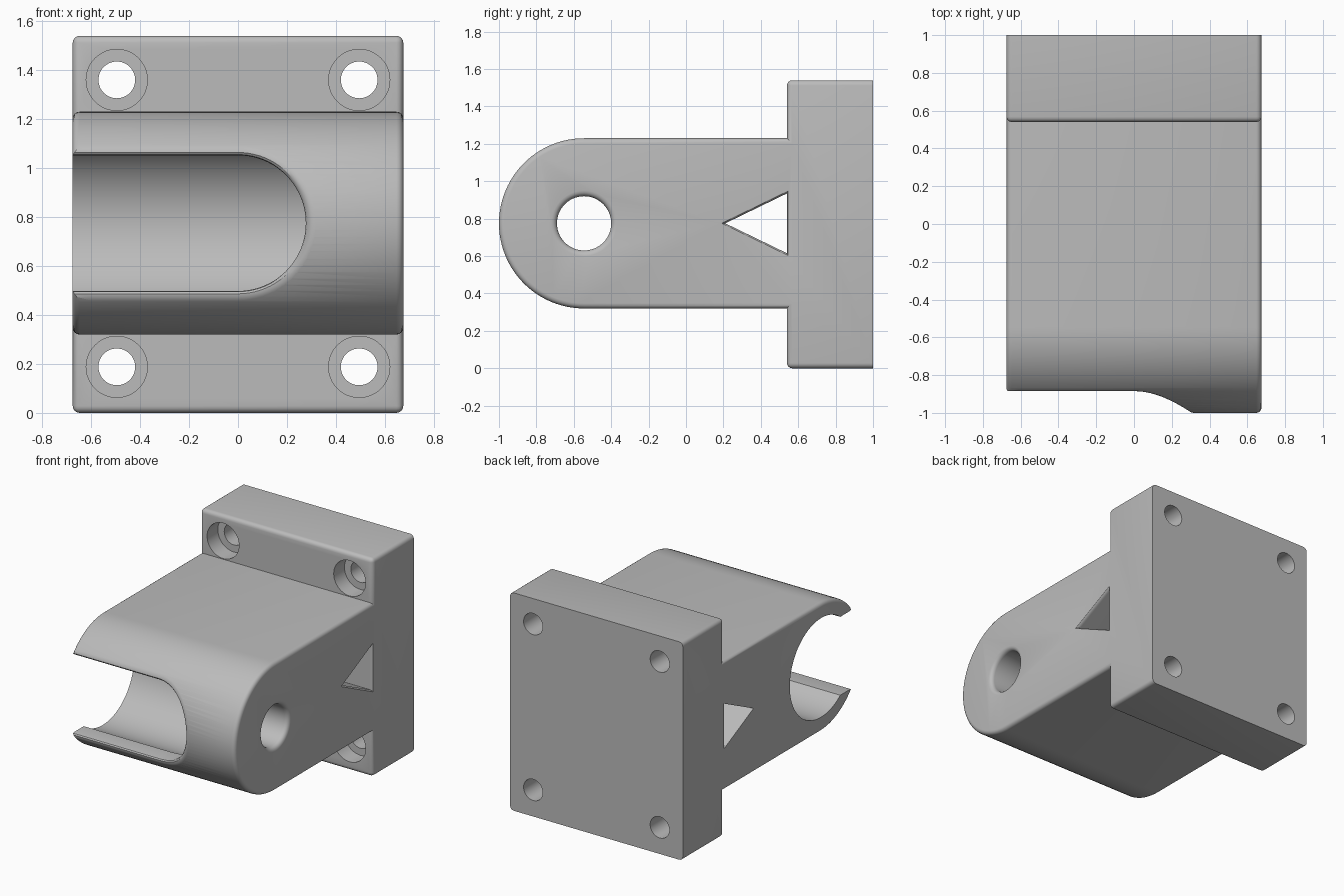
import bpy, bmesh
from math import pi, sin, cos, sqrt

if "Cube" in bpy.data.objects:
    bpy.data.objects.remove(bpy.data.objects["Cube"], do_unlink=True)

HALF_X = 0.675           # half width of the whole bracket
PIN_Y, PIN_Z = -0.545, 0.775   # axis of the round nose
NOSE_R = 0.455
PLATE_Y, TOP_Z = 0.54, 1.54
EDGE_R = 0.028

grey = bpy.data.materials.new("plain grey")
grey.use_nodes = True
grey.diffuse_color = (0.5, 0.5, 0.5, 1)
grey.node_tree.nodes["Principled BSDF"].inputs["Base Color"].default_value = (0.5, 0.5, 0.5, 1)


def loft(name, rings):
    """Closed solid through matching rings of points."""
    bm = bmesh.new()
    loops = [[bm.verts.new(p) for p in ring] for ring in rings]
    n = len(loops[0])
    for a, b in zip(loops, loops[1:]):
        for i in range(n):
            j = (i + 1) % n
            bm.faces.new((a[i], a[j], b[j], b[i]))
    bm.faces.new(loops[0][::-1])
    bm.faces.new(loops[-1])
    bmesh.ops.recalc_face_normals(bm, faces=bm.faces)
    mesh = bpy.data.meshes.new(name)
    bm.to_mesh(mesh)
    bm.free()
    mesh.materials.append(grey)
    obj = bpy.data.objects.new(name, mesh)
    bpy.context.collection.objects.link(obj)
    return obj


def circle_x(x, r, n=64):
    return [(x, PIN_Y + r * cos(2 * pi * i / n), PIN_Z + r * sin(2 * pi * i / n)) for i in range(n)]


def circle_y(y, r, cx, cz, n=48):
    return [(cx + r * cos(2 * pi * i / n), y, cz + r * sin(2 * pi * i / n)) for i in range(n)]


def cut(target, cutter):
    cutter.hide_render = True
    mod = target.modifiers.new("cut", 'BOOLEAN')
    mod.operation = 'DIFFERENCE'
    mod.solver = 'EXACT'
    mod.object = cutter
    bpy.context.view_layer.objects.active = target
    bpy.ops.object.modifier_apply(modifier=mod.name)
    bpy.data.objects.remove(cutter, do_unlink=True)


# Side profile: mounting plate with a round-nosed arm
arc = [(PIN_Y - NOSE_R * sin(pi * i / 48), PIN_Z + NOSE_R * cos(pi * i / 48)) for i in range(49)]
profile = [(1, 0), (1, TOP_Z), (PLATE_Y, TOP_Z), (PLATE_Y, PIN_Z + NOSE_R)] + arc
profile += [(PLATE_Y, PIN_Z - NOSE_R), (PLATE_Y, 0)]
bracket = loft("bracket_body", [[(x, y, z) for y, z in profile] for x in (-HALF_X, HALF_X)])

# Round the sharp outer edges, leaving the back face square
bm = bmesh.new()
bm.from_mesh(bracket.data)
edges = [e for e in bm.edges
         if e.calc_face_angle_signed() > 0.5 and not all(v.co.y > 0.99 for v in e.verts)]
bmesh.ops.bevel(bm, geom=edges, offset=EDGE_R, segments=4, profile=0.5, affect='EDGES')
bm.to_mesh(bracket.data)
bm.free()

# Large blind bore from the right side
cut(bracket, loft("bore_cutter", [circle_x(-0.8, 0.35, 96), circle_x(0.4, 0.35, 96)]))

# Pin hole in the closed wall, with a rounded rim
steps = [i * pi / 8 for i in range(5)]
rim = [(HALF_X - 0.03 + 0.03 * sin(t), 0.145 + 0.03 * (1 - cos(t))) for t in steps]
cut(bracket, loft("pin_hole_cutter", [circle_x(x, r) for x, r in [(0.2, 0.145)] + rim + [(0.8, 0.175)]]))


# Round-ended slot in the nose; its lip follows the curved surface
def slot_ring(offset, depth=0, flat_y=None):
    r = 0.277 + offset
    flat = [(-0.8 + 0.1 * i, -r) for i in range(8)]
    end = [(r * sin(pi * i / 40), -r * cos(pi * i / 40)) for i in range(41)]
    outline = flat + end + [(x, -z) for x, z in reversed(flat)]
    return [(x, flat_y if flat_y is not None else PIN_Y - sqrt(NOSE_R ** 2 - z * z) + depth, PIN_Z + z)
            for x, z in outline]


LIP = 0.04
rings = [slot_ring(0, flat_y=PIN_Y)]
rings += [slot_ring(LIP * (1 - cos(t)), LIP * (1 - sin(t))) for t in steps]
rings += [slot_ring(LIP, flat_y=-1.2)]
cut(bracket, loft("slot_cutter", rings))


# Triangular opening where the arm meets the plate
def triangle(x, grow):
    return [(x, 0.21 - 1.5 * grow, PIN_Z), (x, PLATE_Y + grow / 2, PIN_Z + 0.16 + grow),
            (x, PLATE_Y + grow / 2, PIN_Z - 0.16 - grow)]


flare = [triangle(HALF_X - 0.025 + 0.025 * sin(t), 0.02 * (1 - cos(t))) for t in steps]
cut(bracket, loft("triangle_cutter", [triangle(-0.8, 0)] + flare + [triangle(0.8, 0.02)]))

# Four counterbored screw holes
for cx in (-0.495, 0.495):
    for cz in (0.188, 1.36):
        steps_y = [(0.4, 0.125), (PLATE_Y + 0.12, 0.125), (PLATE_Y + 0.12, 0.075), (1.1, 0.075)]
        cut(bracket, loft("screw_cutter", [circle_y(y, r, cx, cz) for y, r in steps_y]))

# Smooth curved faces, crisp edges
bpy.ops.object.select_all(action='DESELECT')
bracket.select_set(True)
bpy.context.view_layer.objects.active = bracket
bpy.ops.object.shade_smooth_by_angle(angle=pi / 6)
